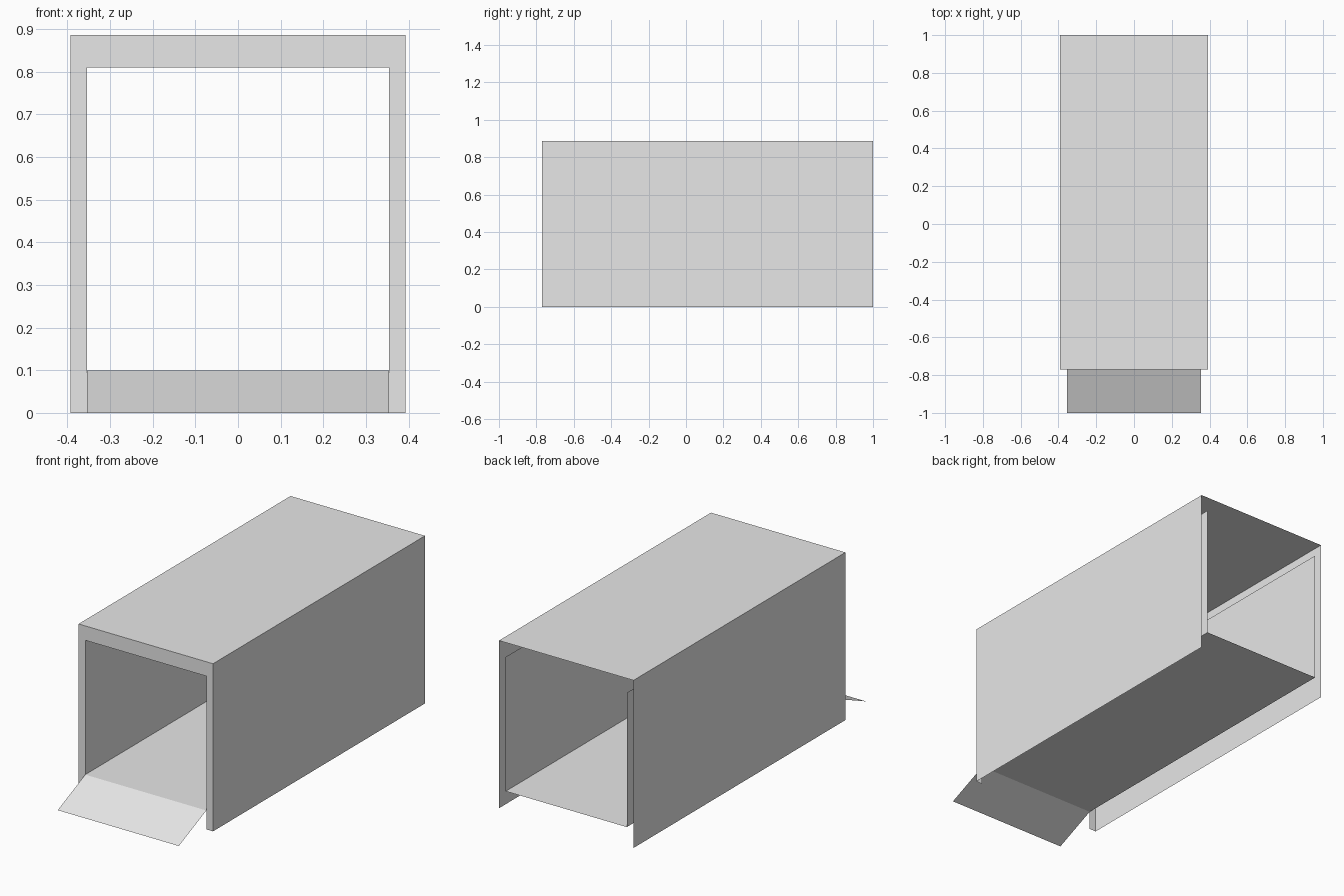
import bpy
import bmesh

cube = bpy.data.objects.get("Cube")
if cube:
    bpy.data.objects.remove(cube, do_unlink=True)

# Main dimensions
FRONT, BACK = -0.77, 1.0
OUT_X, IN_X = 0.393, 0.354
TOP, LINTEL, FLOOR = 0.886, 0.81, 0.1

grey = bpy.data.materials.new("plain grey")
grey.use_nodes = True
grey.diffuse_color = (0.8, 0.8, 0.8, 1)
grey.node_tree.nodes["Principled BSDF"].inputs["Base Color"].default_value = grey.diffuse_color


def finish(name, bm):
    mesh = bpy.data.meshes.new(name)
    bm.to_mesh(mesh)
    bm.free()
    mesh.materials.append(grey)
    obj = bpy.data.objects.new(name, mesh)
    bpy.context.collection.objects.link(obj)
    return obj


def swept_sheet(name, start, end):
    """Thin sheet skinned between two matching open paths."""
    bm = bmesh.new()
    a = [bm.verts.new(p) for p in start]
    b = [bm.verts.new(p) for p in end]
    for i in range(len(a) - 1):
        bm.faces.new((a[i], a[i + 1], b[i + 1], b[i]))
    return finish(name, bm)


def arch(half_width, bottom, top, y):
    return [(-half_width, y, bottom), (-half_width, y, top),
            (half_width, y, top), (half_width, y, bottom)]


def crossbar(y, z):
    return [(-IN_X, y, z), (IN_X, y, z)]


# Outer shell: two side walls and the roof, open underneath and behind
swept_sheet("outer_shell", arch(OUT_X, 0, TOP, BACK), arch(OUT_X, 0, TOP, FRONT))

# Front frame: flat border around the doorway
swept_sheet("front_frame", arch(OUT_X, 0, TOP, FRONT), arch(IN_X, 0, LINTEL, FRONT))

# Inner side walls
for side, x in (("left", IN_X), ("right", -IN_X)):
    ends = [[(x, y, FLOOR), (x, y, LINTEL)] for y in (FRONT, BACK)]
    if x > 0:
        ends.reverse()
    swept_sheet(side + "_inner_wall", *ends)

# Floor and the entry ramp sloping down to the ground
swept_sheet("floor", crossbar(FRONT, FLOOR), crossbar(BACK, FLOOR))
swept_sheet("entry_ramp", crossbar(-1, 0), crossbar(FRONT, FLOOR))
